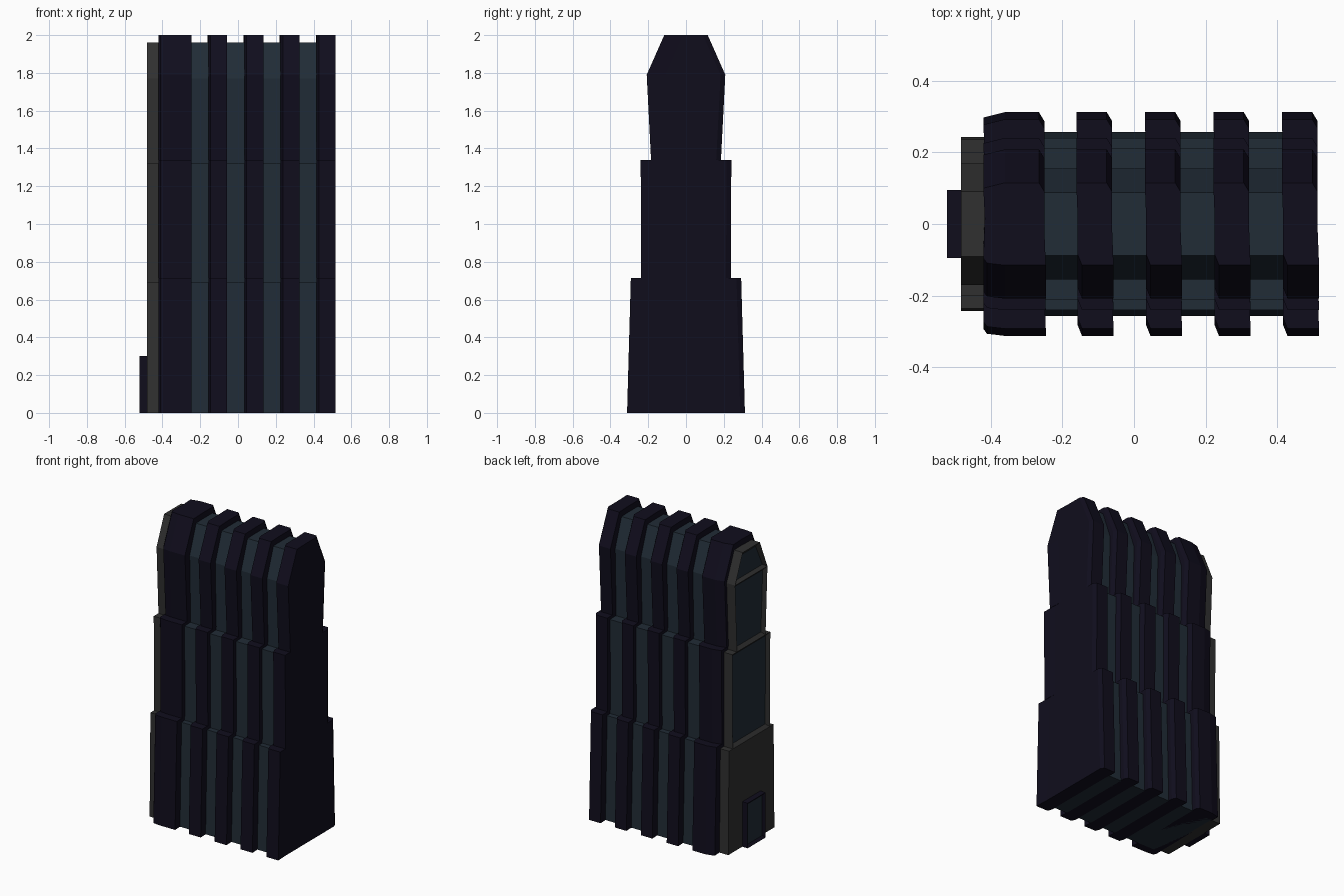
import bpy, bmesh

if "Cube" in bpy.data.objects:
    bpy.data.objects.remove(bpy.data.objects["Cube"])

def material(name, rgb):
    m = bpy.data.materials.new(name)
    m.diffuse_color = (*rgb, 1)
    m.use_nodes = True
    m.node_tree.nodes["Principled BSDF"].inputs["Base Color"].default_value = m.diffuse_color
    return m

DARK = material("dark_cladding", (0.005, 0.004, 0.012))
GLASS = material("blue_glass", (0.015, 0.025, 0.037))
GREY = material("grey_frame", (0.03, 0.03, 0.03))

def rect(x0, x1):
    return lambda w: [(x0, -w), (x1, -w), (x1, w), (x0, w)]

def rib_plan(x0, x1, end=False):
    # slightly skewed plan with one clipped corner on each face
    def plan(w):
        right = [(x0 + 0.012, -w), (x1 + 0.004, -w), (x1, -w + 0.1),
                 (x1, w - 0.025), (x1 - 0.015, w)]
        if end:
            return [(x0 + 0.06, -w)] + right[1:] + [
                (x0 + 0.06, w), (x0, w - 0.015), (x0 + 0.004, w - 0.1),
                (x0, -w + 0.02), (x0 + 0.01, -w + 0.006)]
        return right + [(x0 - 0.004, w), (x0, w - 0.1), (x0, -w + 0.03)]
    return plan

def tower(name, plan, tiers, mat, panel_tiers=(), inset=0.025, depth=0.02):
    """Stack of lofted tiers (half width, z); chosen tiers get a glazed recess on -x."""
    bm = bmesh.new()
    for i, (w0, z0, w1, z1) in enumerate(tiers):
        a = [bm.verts.new((x, y, z0)) for x, y in plan(w0)]
        b = [bm.verts.new((x, y, z1)) for x, y in plan(w1)]
        n = len(a)
        faces = [bm.faces.new(a[::-1]), bm.faces.new(b)]
        faces += [bm.faces.new((a[k], a[(k + 1) % n], b[(k + 1) % n], b[k]))
                  for k in range(n)]
        bm.normal_update()
        if i in panel_tiers:
            f = next(f for f in faces if f.normal.x < -0.9)
            bmesh.ops.inset_individual(bm, faces=[f], thickness=inset)
            bmesh.ops.translate(bm, verts=f.verts, vec=(depth, 0, 0))
            f.material_index = 1
    me = bpy.data.meshes.new(name)
    bm.to_mesh(me)
    bm.free()
    me.materials.append(mat)
    me.materials.append(GLASS)
    ob = bpy.data.objects.new(name, me)
    bpy.context.collection.objects.link(ob)
    return ob

# Stepped outlines shared by ribs, glazed body and end frame
RIB = [(0.312, 0, 0.292, 0.715), (0.237, 0.715, 0.24, 1.34),
       (0.185, 1.34, 0.208, 1.79), (0.208, 1.79, 0.115, 2.0)]
BODY = [(0.257, 0, 0.24, 0.69), (0.205, 0.69, 0.21, 1.32),
        (0.145, 1.32, 0.155, 1.77), (0.155, 1.77, 0.088, 1.96)]
FRAME = [(0.243, 0, 0.235, 0.69), (0.195, 0.69, 0.2, 1.32),
         (0.15, 1.32, 0.17, 1.77), (0.17, 1.77, 0.09, 1.96)]

# Vertical ribs
tower("end_rib", rib_plan(-0.42, -0.25, True), RIB, DARK)
for i in range(4):
    x = -0.157 + 0.191 * i
    tower(f"rib_{i + 1}", rib_plan(x, x + 0.096), RIB, DARK)

# Glazed body between the ribs
tower("glass_body", rect(-0.41, 0.43), BODY, GLASS)

# Grey end frame with recessed windows
tower("end_frame", rect(-0.482, -0.40), FRAME, GREY, (1, 2, 3), 0.03, 0.02)

# Entrance surround with glass door
tower("entrance", rect(-0.522, -0.47), [(0.095, 0, 0.095, 0.3)], DARK, (0,), 0.022, 0.015)
